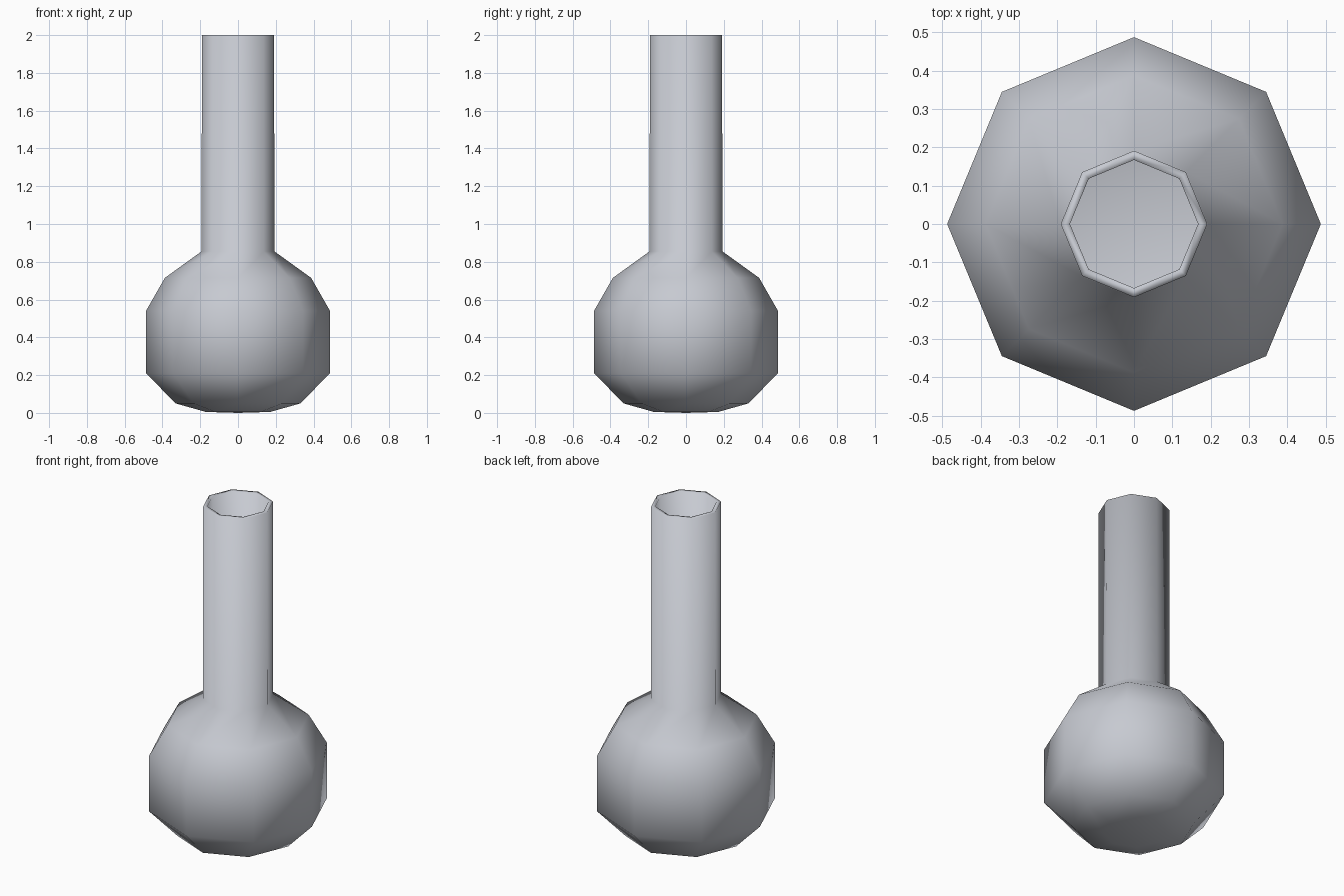
import bpy, bmesh, math

cube = bpy.data.objects.get("Cube")
if cube:
    bpy.data.objects.remove(cube, do_unlink=True)

SIDES = 8
WALL = 0.025

# Pale grey glass
glass = bpy.data.materials.new("pale_grey")
glass.use_nodes = True
colour = (0.57, 0.59, 0.64, 1)
glass.diffuse_color = colour
glass.node_tree.nodes["Principled BSDF"].inputs["Base Color"].default_value = colour

# Half profile as (radius, height): outer wall up to the rim, inner wall back down
outer = [(0, 0), (0.17, 0.005), (0.33, 0.05), (0.487, 0.21), (0.487, 0.54),
         (0.387, 0.715), (0.193, 0.855), (0.191, 2)]
inner = [(0.167, 2), (0.168, 0.84), (0.37, 0.695), (0.462, 0.53),
         (0.462, 0.22), (0.32, 0.073), (0.165, 0.005 + WALL), (0, WALL)]


def lathe(name, profile, material):
    """Spin a half profile about z into a closed smooth body."""
    bm = bmesh.new()
    verts = [bm.verts.new((r, 0, z)) for r, z in profile]
    edges = [bm.edges.new(pair) for pair in zip(verts, verts[1:])]
    bmesh.ops.spin(bm, geom=verts + edges, cent=(0, 0, 0), axis=(0, 0, 1),
                   angle=math.tau, steps=SIDES)
    bmesh.ops.remove_doubles(bm, verts=bm.verts, dist=0.0005)
    bmesh.ops.recalc_face_normals(bm, faces=bm.faces)
    for face in bm.faces:
        face.smooth = True
    mesh = bpy.data.meshes.new(name)
    bm.to_mesh(mesh)
    bm.free()
    mesh.materials.append(material)
    obj = bpy.data.objects.new(name, mesh)
    bpy.context.collection.objects.link(obj)
    return obj


# Round-bellied flask with a straight open neck
lathe("flask", outer + inner, glass)
